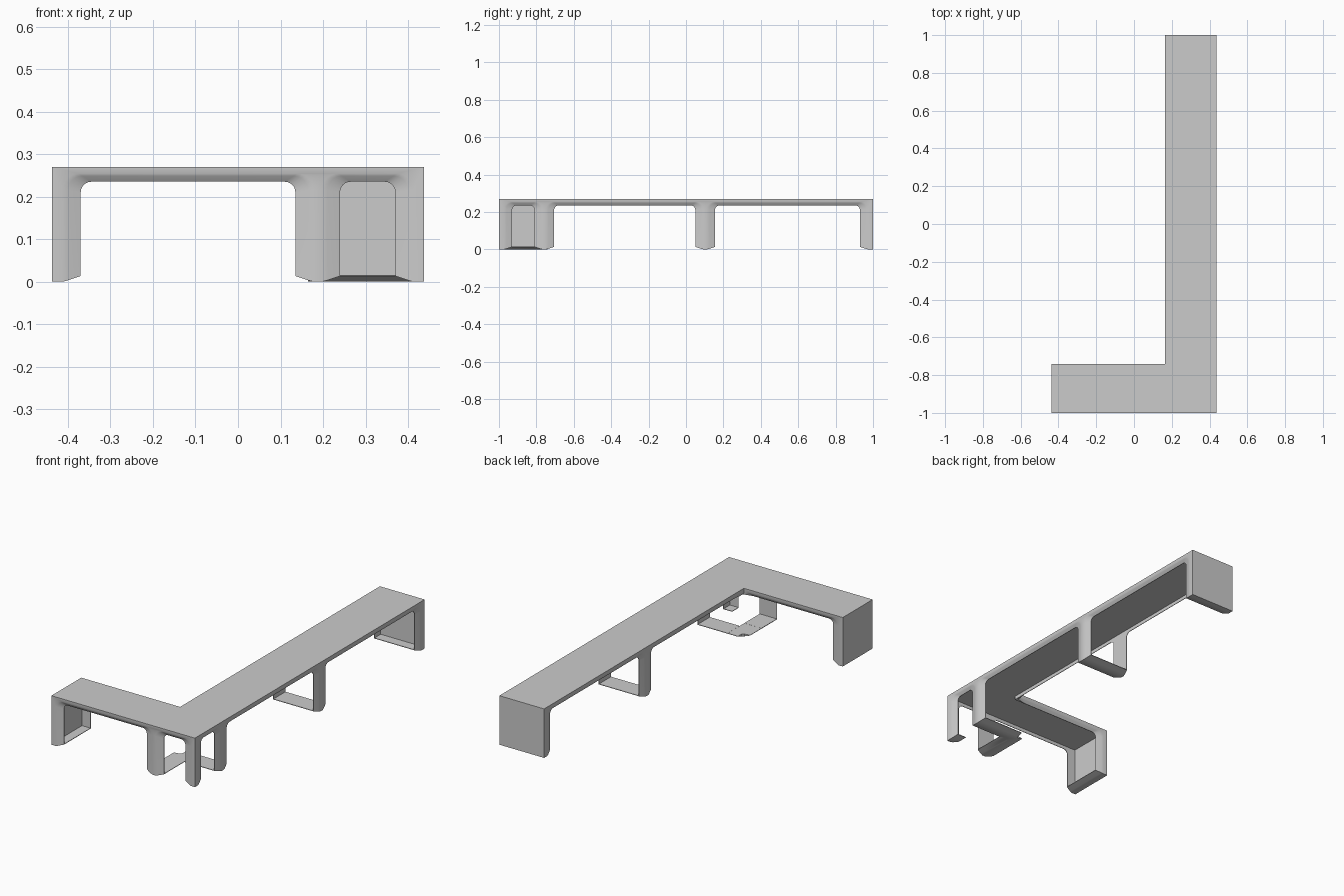
import bpy, bmesh, math

if "Cube" in bpy.data.objects:
    bpy.data.objects.remove(bpy.data.objects["Cube"])

T = 0.016                                            # sheet thickness
XL, XI, XR = -0.4375, 0.165, 0.4375                  # L outline in x
YF, YI, YB = -1.0, -0.74, 1.0                        # L outline in y
H, RIM = 0.27, 0.235                                 # top height, lower edge of top rim
FLARE = [(0, 0.042), (0.003, 0.030), (0.013, 0.0)]   # depth, widening of rounded window edges


def loft(name, loops):
    """Closed solid through a series of equal-length point loops."""
    bm = bmesh.new()
    rings = [[bm.verts.new(p) for p in loop] for loop in loops]
    n = len(rings[0])
    for a, b in zip(rings, rings[1:]):
        for i in range(n):
            j = (i + 1) % n
            bm.faces.new((a[i], a[j], b[j], b[i]))
    bm.faces.new(rings[0])
    bm.faces.new(rings[-1])
    bmesh.ops.recalc_face_normals(bm, faces=bm.faces)
    me = bpy.data.meshes.new(name)
    bm.to_mesh(me)
    bm.free()
    ob = bpy.data.objects.new(name, me)
    bpy.context.collection.objects.link(ob)
    return ob


def prism(name, pts, z0, z1):
    return loft(name, [[(x, y, z) for x, y in pts] for z in (z0, z1)])


def rect(x0, x1, y0, y1, o=0):
    return [(x0 - o, y0 - o), (x1 + o, y0 - o), (x1 + o, y1 + o), (x0 - o, y1 + o)]


def ell(o):
    return [(XL + o, YF + o), (XR - o, YF + o), (XR - o, YB - o),
            (XI + o, YB - o), (XI + o, YI - o), (XL + o, YI - o)]


def arch(lo, hi, o):
    """Window outline with rounded upper corners, open to the floor."""
    lo, hi, top, r = lo - o, hi + o, RIM + o * 0.45, 0.025 + o * 0.3
    pts = [(lo, -0.1)]
    for cx, start in ((lo + r, 180), (hi - r, 90)):
        for k in range(7):
            a = math.radians(start - 15 * k)
            pts.append((cx + r * math.cos(a), top - r + r * math.sin(a)))
    return pts + [(hi, -0.1)]


def window(axis, lo, hi, a, b, flare_a=True, flare_b=True):
    """Arched cutter along an axis, widened where it leaves the outer walls."""
    big = FLARE[0][1]
    sec = [(a - 0.05, big)] + [(a + d, o) for d, o in FLARE] if flare_a else [(a, 0)]
    sec += [(b - d, o) for d, o in FLARE[::-1]] + [(b + 0.05, big)] if flare_b else [(b, 0)]
    return loft("window_cutter", [[(s, u, z) if axis == 'x' else (u, s, z)
                                   for u, z in arch(lo, hi, o)] for s, o in sec])


def floor_cut(x0, x1, y0, y1):
    sec = [(-0.05, FLARE[0][1])] + FLARE + [(0.0145, 0)]
    return loft("floor_cutter", [[(x, y, z) for x, y in rect(x0, x1, y0, y1, o)]
                                 for z, o in sec])


def combine(ob, other, op):
    m = ob.modifiers.new("cut", 'BOOLEAN')
    m.operation, m.object, m.solver = op, other, 'EXACT'
    dg = bpy.context.evaluated_depsgraph_get()
    me = bpy.data.meshes.new_from_object(ob.evaluated_get(dg))
    ob.modifiers.clear()
    ob.data = me
    bpy.data.objects.remove(other)


# hollow L-shaped shell with a floor pad under the inner corner
frame = prism("table_frame", ell(0), 0, H)
combine(frame, prism("hollow", ell(T), T, H - T), 'DIFFERENCE')
combine(frame, prism("corner_pad", rect(0.135, 0.24, -0.81, -0.705), 0, T), 'UNION')

# clear the walls at the inner corner, keeping the floor bars and top rim
combine(frame, prism("inner_corner_cutter", rect(0.1, 0.24, -0.85, -0.66), T - 0.0005, RIM), 'DIFFERENCE')

# short wing opening
combine(frame, window('y', -0.37, 0.135, YF, YI), 'DIFFERENCE')
combine(frame, floor_cut(-0.37, 0.135, -1.1, -0.66), 'DIFFERENCE')

# two long wing openings either side of the middle hoop
for y0, y1 in ((-0.705, 0.05), (0.155, 0.93)):
    combine(frame, window('x', y0, y1, XI, XR), 'DIFFERENCE')
    combine(frame, floor_cut(0.1, 0.6, y0, y1), 'DIFFERENCE')

# corner openings, leaving the outer corner leg
combine(frame, window('y', 0.24, 0.37, YF, -0.81, flare_b=False), 'DIFFERENCE')
combine(frame, window('x', -0.93, -0.81, 0.24, XR, flare_a=False), 'DIFFERENCE')
combine(frame, floor_cut(0.24, 0.37, -1.1, -0.81), 'DIFFERENCE')
combine(frame, floor_cut(0.24, 0.6, -0.93, -0.81), 'DIFFERENCE')

# smooth rounded edges, crisp corners
bpy.context.view_layer.objects.active = frame
frame.select_set(True)
bpy.ops.object.shade_smooth_by_angle(angle=math.radians(35))
